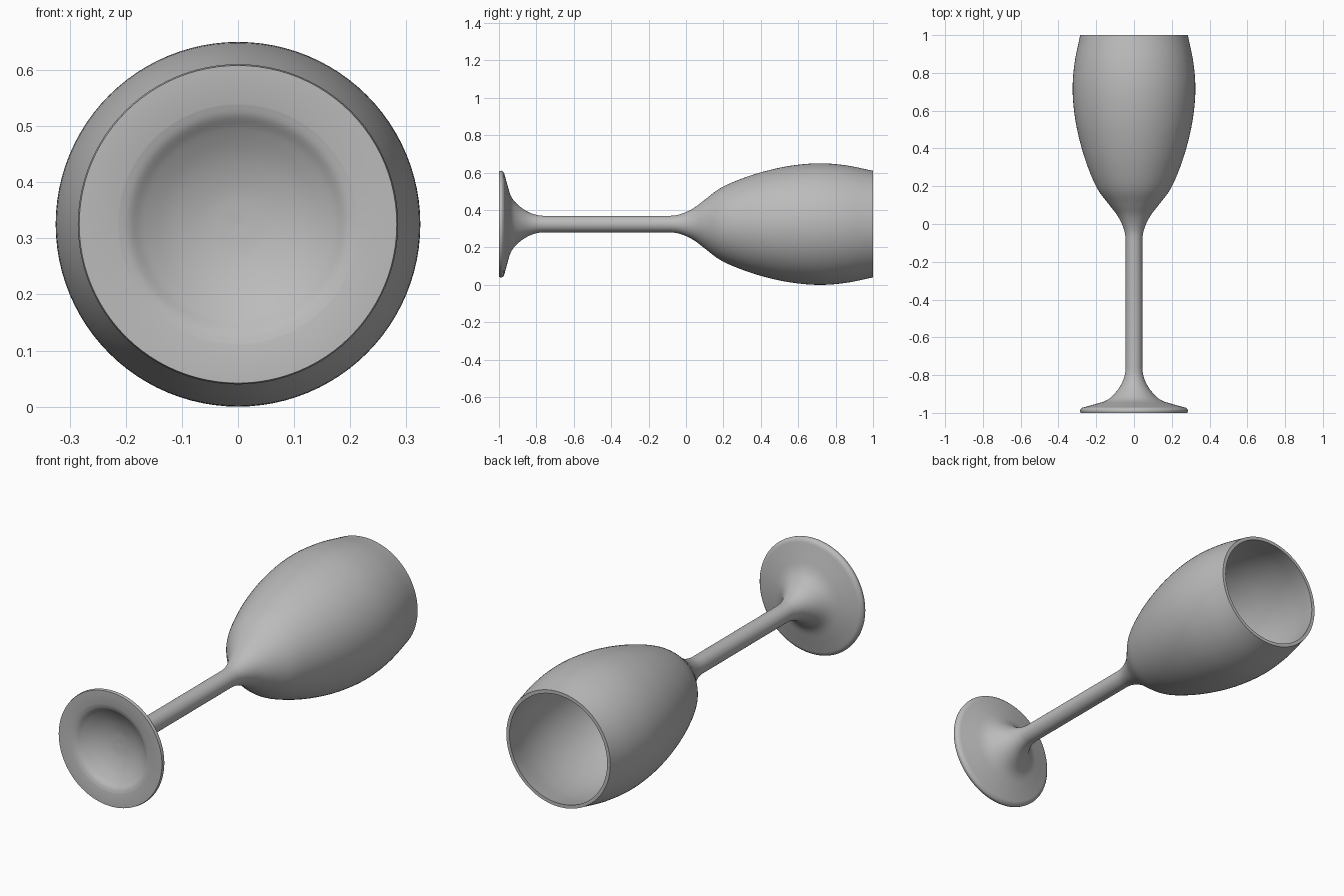
import bpy, bmesh, math
from mathutils import Vector, Matrix

if "Cube" in bpy.data.objects:
    bpy.data.objects.remove(bpy.data.objects["Cube"])

AXIS_HEIGHT = 0.325
SEGMENTS = 96

mat = bpy.data.materials.new("plain grey")
mat.use_nodes = True
grey = (0.5, 0.5, 0.5, 1)
mat.diffuse_color = grey
mat.node_tree.nodes["Principled BSDF"].inputs["Base Color"].default_value = grey


def smooth_run(points, steps=6):
    """Smooth curve through (radius, y) points."""
    p = [Vector(q) for q in points]
    p = [2 * p[0] - p[1]] + p + [2 * p[-1] - p[-2]]
    out = []
    for a, b, c, d in zip(p, p[1:], p[2:], p[3:]):
        # centripetal spacing avoids overshoot
        t1 = (b - a).length ** 0.5
        t2 = t1 + (c - b).length ** 0.5
        t3 = t2 + (d - c).length ** 0.5
        for i in range(steps):
            t = t1 + (t2 - t1) * i / steps
            a1 = a.lerp(b, t / t1)
            a2 = b.lerp(c, (t - t1) / (t2 - t1))
            a3 = c.lerp(d, (t - t2) / (t3 - t2))
            b1 = a1.lerp(a2, t / t2)
            b2 = a2.lerp(a3, (t - t1) / (t3 - t1))
            out.append(b1.lerp(b2, (t - t1) / (t2 - t1)))
    return out + [p[-2]]


def lathe(name, profile):
    """Revolve a profile about the lying axis of the glass."""
    bm = bmesh.new()
    verts = [bm.verts.new((r, y, 0)) for r, y in profile]
    edges = [bm.edges.new(pair) for pair in zip(verts, verts[1:])]
    bmesh.ops.spin(bm, geom=verts + edges, axis=(0, 1, 0), cent=(0, 0, 0),
                   angle=math.tau, steps=SEGMENTS)
    bmesh.ops.remove_doubles(bm, verts=bm.verts, dist=0.0002)
    bmesh.ops.recalc_face_normals(bm, faces=bm.faces)
    bmesh.ops.transform(bm, matrix=Matrix.Translation((0, 0, AXIS_HEIGHT)), verts=bm.verts)
    mesh = bpy.data.meshes.new(name)
    bm.to_mesh(mesh)
    bm.free()
    mesh.materials.append(mat)
    obj = bpy.data.objects.new(name, mesh)
    bpy.context.collection.objects.link(obj)
    bpy.ops.object.select_all(action="DESELECT")
    obj.select_set(True)
    bpy.context.view_layer.objects.active = obj
    bpy.ops.object.shade_smooth_by_angle(angle=math.radians(40))


# Hollow under the foot, flat standing ring and rounded foot edge
underside = smooth_run([(0, -0.925), (0.06, -0.93), (0.12, -0.948),
                        (0.17, -0.975), (0.195, -0.993), (0.215, -1)])
foot_edge = smooth_run([(0.283, -1), (0.285, -0.985), (0.275, -0.973)], 4)

# Foot top flowing into the stem, then the flare and the bowl outside
foot_top = smooth_run([(0.275, -0.973), (0.21, -0.955), (0.155, -0.938),
                       (0.125, -0.92), (0.09, -0.883), (0.063, -0.84),
                       (0.048, -0.795), (0.044, -0.76)])
bowl_out = smooth_run([(0.044, -0.085), (0.048, -0.05), (0.06, -0.01),
                       (0.088, 0.045), (0.13, 0.1), (0.19, 0.18),
                       (0.24, 0.29), (0.282, 0.42), (0.312, 0.56),
                       (0.325, 0.71), (0.315, 0.85), (0.285, 1)])

# Thin rim and the inner wall down to the bottom of the bowl
bowl_in = smooth_run([(0.268, 1), (0.298, 0.85), (0.307, 0.71), (0.294, 0.56),
                      (0.264, 0.42), (0.222, 0.3), (0.168, 0.2),
                      (0.1, 0.125), (0.05, 0.09), (0, 0.08)])

lathe("wine_glass", underside + foot_edge + foot_top[1:] + bowl_out + bowl_in)
